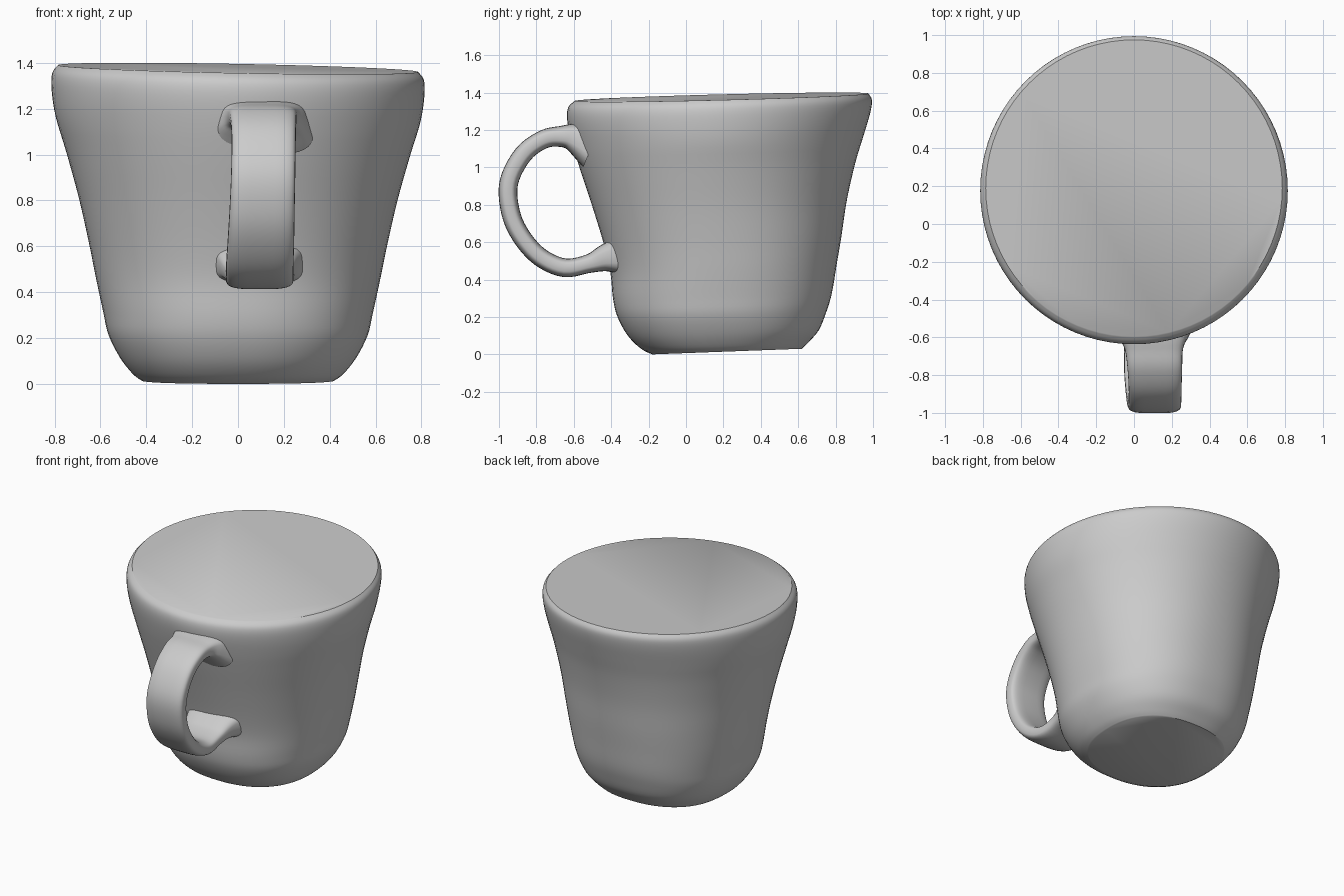
import bpy, bmesh, math
from mathutils import Vector

if "Cube" in bpy.data.objects:
    bpy.data.objects.remove(bpy.data.objects["Cube"], do_unlink=True)

clay = bpy.data.materials.new("plain grey")
clay.use_nodes = True
GREY = (0.6, 0.6, 0.6, 1)
clay.diffuse_color = GREY
clay.node_tree.nodes["Principled BSDF"].inputs["Base Color"].default_value = GREY


def smooth_rows(rows, steps):
    """Catmull-Rom interpolation through rows of numbers."""
    out = []
    for i in range(len(rows) - 1):
        a, b, c, d = (rows[min(max(i + k, 0), len(rows) - 1)] for k in (-1, 0, 1, 2))
        for s in range(steps):
            t = s / steps
            out.append([q + t / 2 * (r - p + t * (2 * p - 5 * q + 4 * r - u
                        + t * (3 * (q - r) + u - p)))
                        for p, q, r, u in zip(a, b, c, d)])
    return out + [list(rows[-1])]


def superellipse(count, power):
    """Unit outline, rounder at power 2 and boxier above it."""
    points = []
    for i in range(count):
        a = math.tau * i / count
        c, s = math.cos(a), math.sin(a)
        points.append((math.copysign(abs(c) ** (2 / power), c),
                       math.copysign(abs(s) ** (2 / power), s)))
    return points


def loft(name, rings):
    """Skin a list of rings and close both ends."""
    bm = bmesh.new()
    loops = [[bm.verts.new(p) for p in ring] for ring in rings]
    n = len(loops[0])
    for low, high in zip(loops, loops[1:]):
        for i in range(n):
            j = (i + 1) % n
            bm.faces.new((low[i], low[j], high[j], high[i]))
    bm.faces.new(loops[0][::-1])
    bm.faces.new(loops[-1])
    bmesh.ops.recalc_face_normals(bm, faces=bm.faces)
    mesh = bpy.data.meshes.new(name)
    bm.to_mesh(mesh)
    bm.free()
    mesh.materials.append(clay)
    obj = bpy.data.objects.new(name, mesh)
    bpy.context.collection.objects.link(obj)
    bpy.ops.object.select_all(action="DESELECT")
    obj.select_set(True)
    bpy.context.view_layer.objects.active = obj
    bpy.ops.object.shade_smooth_by_angle(angle=math.radians(40))
    return obj


# Cup body: height, half width, centre y, half depth
profile = [
    (0.0, 0.42, 0.22, 0.40), (0.03, 0.46, 0.205, 0.445),
    (0.1, 0.515, 0.2, 0.51), (0.2, 0.565, 0.193, 0.558),
    (0.3, 0.588, 0.195, 0.585), (0.45, 0.62, 0.2, 0.605),
    (0.6, 0.65, 0.195, 0.635), (0.8, 0.695, 0.18, 0.68),
    (1.0, 0.75, 0.17, 0.735), (1.15, 0.795, 0.17, 0.78),
    (1.27, 0.813, 0.175, 0.81), (1.34, 0.81, 0.182, 0.812),
    (1.375, 0.785, 0.19, 0.785),
]
rings = []
for z, half_x, centre, half_y in smooth_rows(profile, 4):
    t = z / 1.375
    ring = []
    for u, v in superellipse(80, 2.35 - 0.35 * min(1, t * 1.2)):
        # The base and the rim both tilt slightly
        base = 0.015 + 0.015 * v
        rim = 0.02 * v - 0.015 * u
        ring.append((u * half_x, centre + v * half_y, z + base * (1 - t) + rim * t))
    rings.append(ring)
loft("cup_body", rings)

# Handle: y, z, centre x, half width, half thickness, flared at the joints
path = [
    (-0.50, 1.12, 0.10, 0.23, 0.13), (-0.59, 1.155, 0.10, 0.19, 0.085),
    (-0.66, 1.165, 0.105, 0.155, 0.058), (-0.76, 1.15, 0.11, 0.145, 0.05),
    (-0.87, 1.07, 0.112, 0.14, 0.05), (-0.947, 0.92, 0.11, 0.14, 0.05),
    (-0.938, 0.76, 0.105, 0.142, 0.05), (-0.88, 0.63, 0.1, 0.145, 0.05),
    (-0.78, 0.52, 0.095, 0.147, 0.05), (-0.65, 0.463, 0.095, 0.147, 0.05),
    (-0.52, 0.485, 0.09, 0.15, 0.05), (-0.43, 0.515, 0.085, 0.175, 0.075),
    (-0.34, 0.53, 0.085, 0.21, 0.11),
]
stations = smooth_rows(path, 5)
rings = []
for i, (y, z, x, half_w, half_t) in enumerate(stations):
    before, after = stations[max(i - 1, 0)], stations[min(i + 1, len(stations) - 1)]
    tangent = Vector((0, after[0] - before[0], after[1] - before[1])).normalized()
    normal = Vector((0, -tangent.z, tangent.y))
    rings.append([Vector((x + u * half_w, y, z)) + normal * (v * half_t)
                  for u, v in superellipse(32, 3.5)])
loft("handle", rings)
